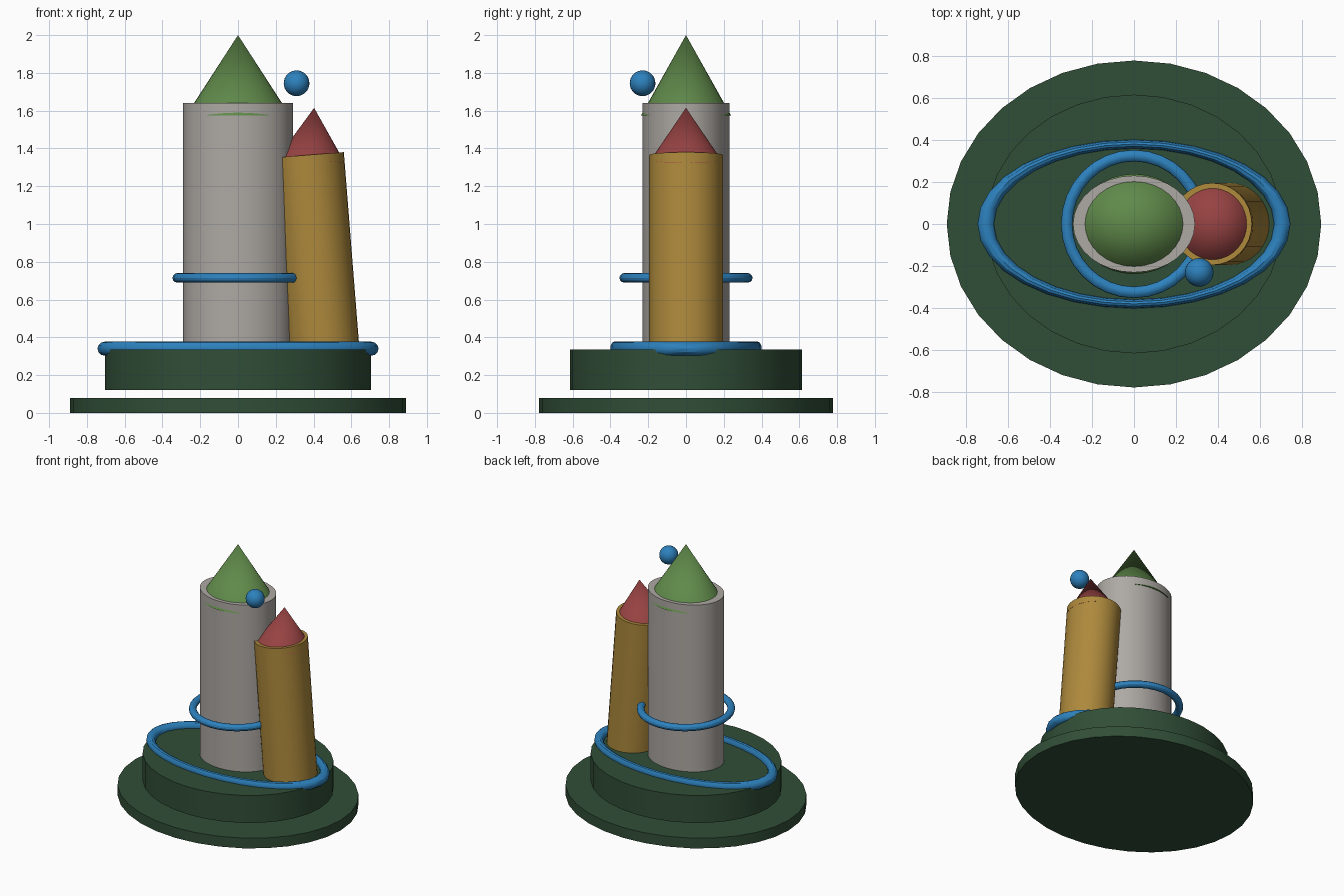
import bpy
import math

cube = bpy.data.objects.get("Cube")
if cube:
    bpy.data.objects.remove(cube, do_unlink=True)

SIDES = 32


def material(name, rgb):
    mat = bpy.data.materials.new(name)
    mat.use_nodes = True
    mat.diffuse_color = (*rgb, 1)
    mat.node_tree.nodes["Principled BSDF"].inputs["Base Color"].default_value = (*rgb, 1)
    return mat


dark_green = material("dark green", (0.03, 0.076, 0.038))
leaf_green = material("leaf green", (0.115, 0.25, 0.068))
stone = material("warm grey", (0.42, 0.395, 0.37))
gold = material("gold", (0.42, 0.25, 0.045))
red = material("brick red", (0.31, 0.055, 0.055))
blue = material("blue", (0.026, 0.22, 0.51))


def finish(name, mat, scale=(1, 1, 1), tilt=0):
    ob = bpy.context.object
    ob.name = name
    ob.scale = scale
    ob.rotation_euler.y = tilt
    ob.data.materials.append(mat)
    bpy.ops.object.transform_apply(location=False, rotation=True, scale=True)
    bpy.ops.object.shade_smooth_by_angle(angle=math.radians(30))
    return ob


def column(name, mat, rx, ry, bottom, top, tip=1.0, x=0, tilt=0):
    """Elliptical prism (tip=1) or cone (tip=0) about its middle height."""
    bpy.ops.mesh.primitive_cone_add(vertices=SIDES, radius1=1, radius2=tip, depth=1,
                                    location=(x, 0, (bottom + top) / 2))
    return finish(name, mat, (rx, ry, top - bottom), tilt)


def ring(name, mat, rx, ry, tube, z):
    bpy.ops.mesh.primitive_torus_add(major_segments=SIDES, minor_segments=12,
                                     major_radius=1, minor_radius=tube / rx,
                                     location=(0, 0, z))
    return finish(name, mat, (rx, ry, rx * 0.95))


# Stepped base
column("base_disc", dark_green, 0.89, 0.777, 0, 0.08)
column("plinth", dark_green, 0.705, 0.615, 0.12, 0.335)

# Main tower
column("main_tower", stone, 0.29, 0.23, 0.30, 1.64)
column("main_roof", leaf_green, 0.275, 0.238, 1.575, 2.0, tip=0)

# Leaning side tower
column("side_tower", gold, 0.19, 0.195, 0.30, 1.367, x=0.413, tilt=-0.079)
column("side_roof", red, 0.18, 0.19, 1.335, 1.615, tip=0, x=0.3945, tilt=0.06)

# Rings and floating ball
ring("lower_ring", blue, 0.705, 0.38, 0.039, 0.34)
ring("upper_ring", blue, 0.32, 0.325, 0.027, 0.715)
bpy.ops.mesh.primitive_uv_sphere_add(segments=24, ring_count=16, radius=0.068,
                                     location=(0.31, -0.23, 1.745))
finish("floating_ball", blue)
